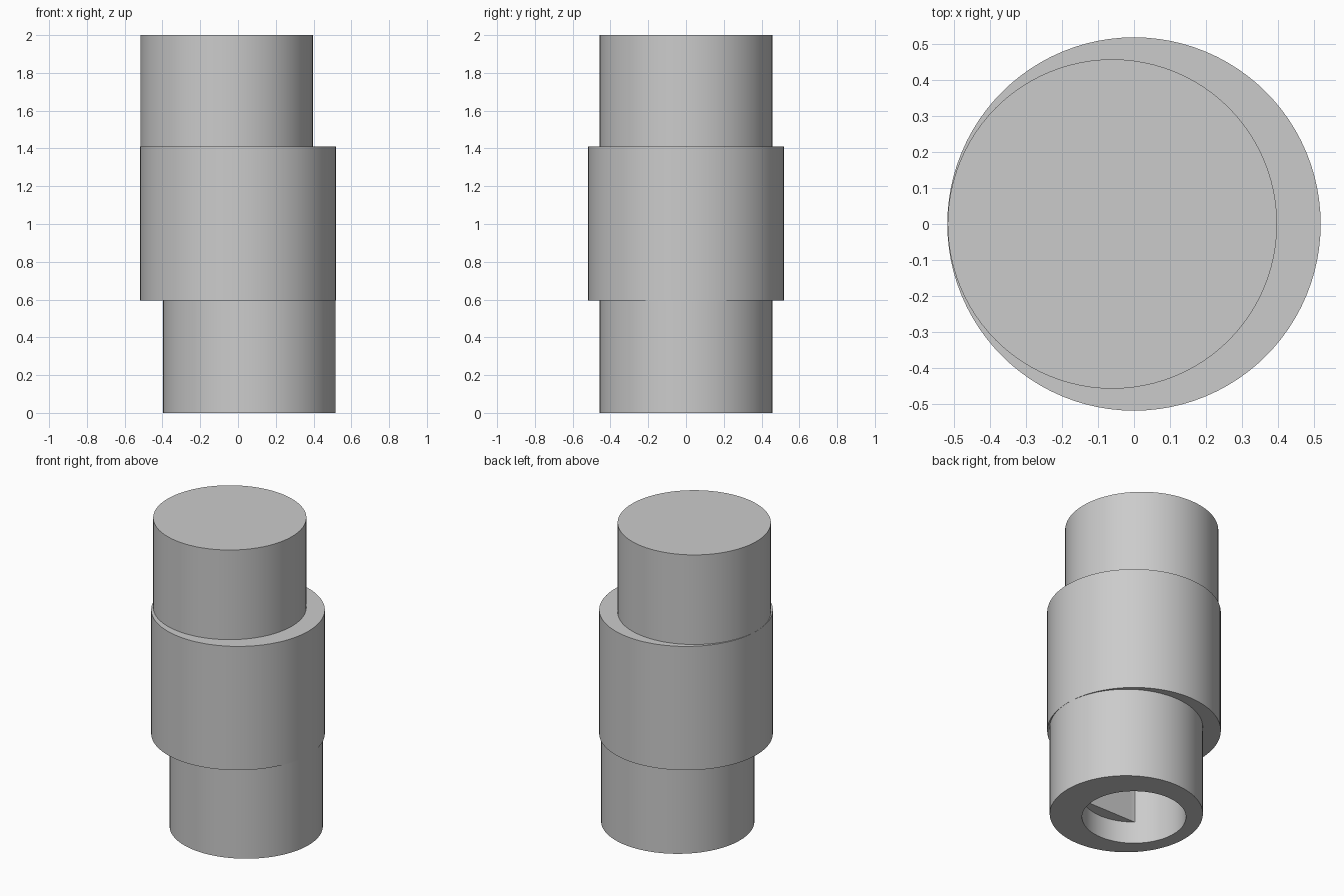
import bpy, bmesh, math

cube = bpy.data.objects.get("Cube")
if cube:
    bpy.data.objects.remove(cube, do_unlink=True)

SIDES = 96
OFFSET = 0.06       # eccentricity of the two end journals
BODY_R = 0.518
JOURNAL_R = 0.457
BORE_R = 0.31
FLAT_Y = -0.235     # flat side of the D-shaped bore


def ring(bm, radius, z, x=0.0, flat=False):
    """Circle of vertices, optionally cut off along the bore flat."""
    verts = []
    for i in range(SIDES):
        a = math.tau * i / SIDES
        y = radius * math.sin(a)
        if flat:
            y = max(y, FLAT_Y)
        verts.append(bm.verts.new((x + radius * math.cos(a), y, z)))
    return verts


bm = bmesh.new()
rings = [
    # D-shaped bore, with a round entry
    ring(bm, BORE_R, 1.0, flat=True),
    ring(bm, BORE_R, 0.145, flat=True),
    ring(bm, BORE_R, 0.145),
    ring(bm, BORE_R, 0),
    # lower journal
    ring(bm, JOURNAL_R, 0, OFFSET),
    ring(bm, JOURNAL_R, 0.595, OFFSET),
    # central body
    ring(bm, BODY_R, 0.595),
    ring(bm, BODY_R, 1.41),
    # upper journal
    ring(bm, JOURNAL_R, 1.41, -OFFSET),
    ring(bm, JOURNAL_R, 2, -OFFSET),
]
for low, high in zip(rings, rings[1:]):
    for i in range(SIDES):
        j = (i + 1) % SIDES
        bm.faces.new((low[i], low[j], high[j], high[i]))
bm.faces.new(rings[0])
bm.faces.new(rings[-1])
bmesh.ops.remove_doubles(bm, verts=bm.verts, dist=0.00001)
bmesh.ops.recalc_face_normals(bm, faces=bm.faces)

mesh = bpy.data.meshes.new("eccentric_shaft_sleeve")
bm.to_mesh(mesh)
bm.free()
sleeve = bpy.data.objects.new("eccentric_shaft_sleeve", mesh)
bpy.context.collection.objects.link(sleeve)

# Plain grey material
grey = bpy.data.materials.new("light_grey")
grey.use_nodes = True
colour = (0.6, 0.6, 0.6, 1)
grey.diffuse_color = colour
grey.node_tree.nodes["Principled BSDF"].inputs["Base Color"].default_value = colour
mesh.materials.append(grey)

bpy.ops.object.select_all(action="DESELECT")
sleeve.select_set(True)
bpy.context.view_layer.objects.active = sleeve
bpy.ops.object.shade_smooth_by_angle(angle=math.radians(30))
